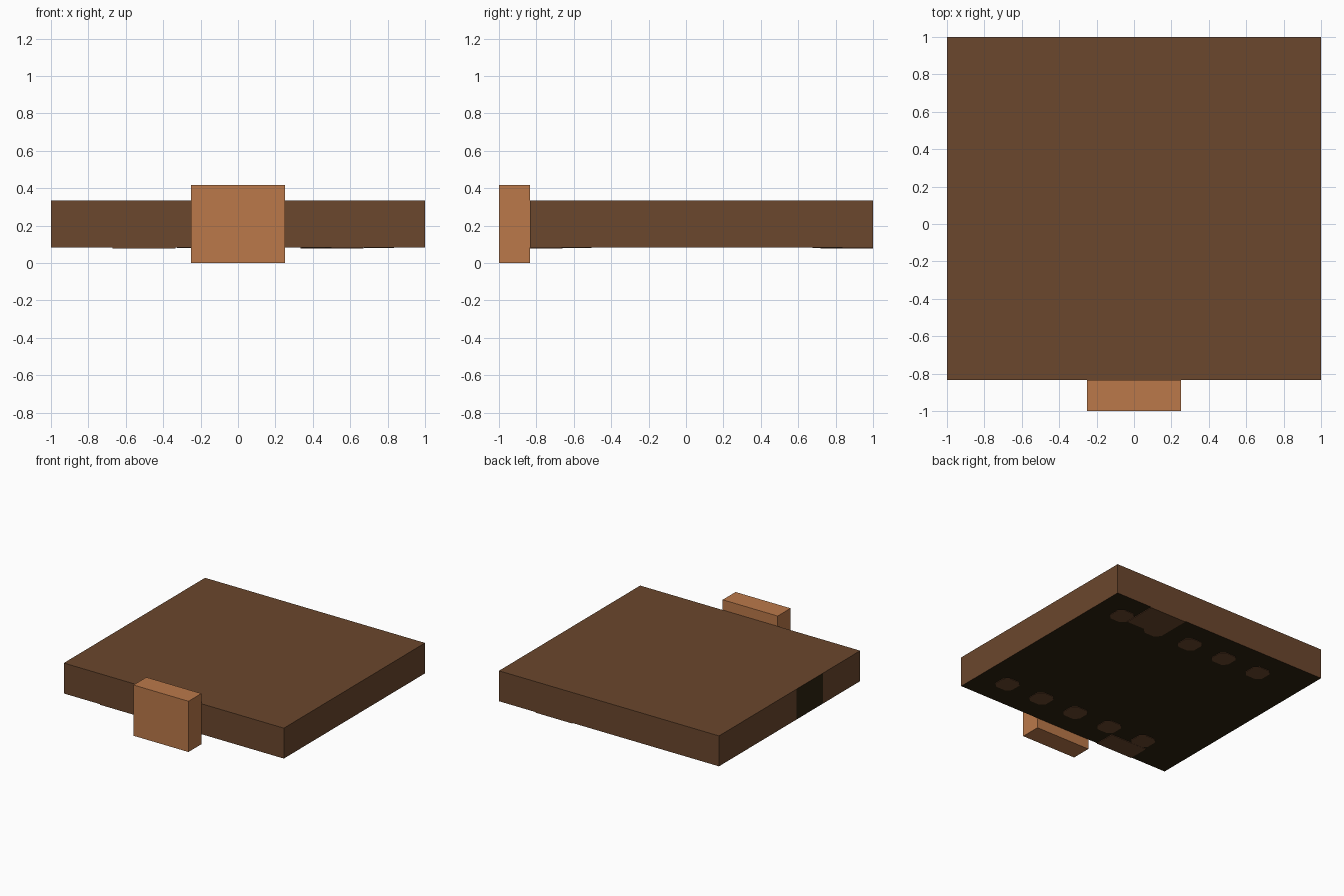
import bpy, bmesh

if "Cube" in bpy.data.objects:
    bpy.data.objects.remove(bpy.data.objects["Cube"])


def colour(name, hexcode):
    def lin(v):
        v /= 255
        return v / 12.92 if v <= 0.04045 else ((v + 0.055) / 1.055) ** 2.4
    m = bpy.data.materials.new(name)
    m.diffuse_color = [lin(int(hexcode[i:i + 2], 16)) for i in (0, 2, 4)] + [1]
    m.use_nodes = True
    m.node_tree.nodes["Principled BSDF"].inputs["Base Color"].default_value = m.diffuse_color
    return m


WOOD = colour("dark_wood", "6B472D")
CLASP = colour("copper_brown", "BB794A")
BLACK = colour("near_black", "2E2210")


def finish(name, bm, mats):
    bmesh.ops.recalc_face_normals(bm, faces=bm.faces)
    me = bpy.data.meshes.new(name)
    bm.to_mesh(me)
    bm.free()
    for m in mats:
        me.materials.append(m)
    ob = bpy.data.objects.new(name, me)
    bpy.context.collection.objects.link(ob)
    return ob


def box(x0, x1, y0, y1, z0, z1):
    bm = bmesh.new()
    bmesh.ops.create_cube(bm, size=1)
    for v in bm.verts:
        v.co = (x1 if v.co.x > 0 else x0,
                y1 if v.co.y > 0 else y0,
                z1 if v.co.z > 0 else z0)
    return bm


FRONT, BOTTOM, TOP = -0.833, 0.083, 0.333

# Lid slab, with its left side split for the dark patch
bm = box(-1, 1, FRONT, 1, BOTTOM, TOP)
SPLIT = (-0.35, -0.005)
for y in SPLIT:
    bmesh.ops.bisect_plane(bm, geom=bm.verts[:] + bm.edges[:] + bm.faces[:],
                           plane_co=(0, y, 0), plane_no=(0, 1, 0))
bm.normal_update()
for f in bm.faces:
    side_patch = f.normal.x < -0.9 and SPLIT[0] < f.calc_center_median().y < SPLIT[1]
    f.material_index = int(f.normal.z < -0.9 or side_patch)
finish("lid", bm, [WOOD, BLACK])

# Front clasp
finish("clasp", box(-0.25, 0.25, -1, FRONT, 0, 0.417), [CLASP])


# Square spots with clipped corners under the lid
def spot(name, x, y, h=0.08, c=0.035):
    bm = bmesh.new()
    k = h - c
    outline = [(h, -k), (h, k), (k, h), (-k, h), (-h, k), (-h, -k), (-k, -h), (k, -h)]
    face = bm.faces.new([bm.verts.new((x + a, y + b, BOTTOM)) for a, b in outline])
    ext = bmesh.ops.extrude_face_region(bm, geom=[face])["geom"]
    for v in ext:
        if isinstance(v, bmesh.types.BMVert):
            v.co.z -= 0.004
    finish(name, bm, [WOOD])


for row, y in (("front", -0.585), ("back", 0.757)):
    for i in range(5):
        spot(f"{row}_spot_{i + 1}", 0.753 - i / 3, y)

# Wider patches reaching the underside's edges
finish("back_patch", box(0.335, 0.67, 0.72, 1, BOTTOM - 0.005, BOTTOM), [WOOD])
finish("front_patch", box(-0.67, -0.335, FRONT, -0.66, BOTTOM - 0.005, BOTTOM), [WOOD])
